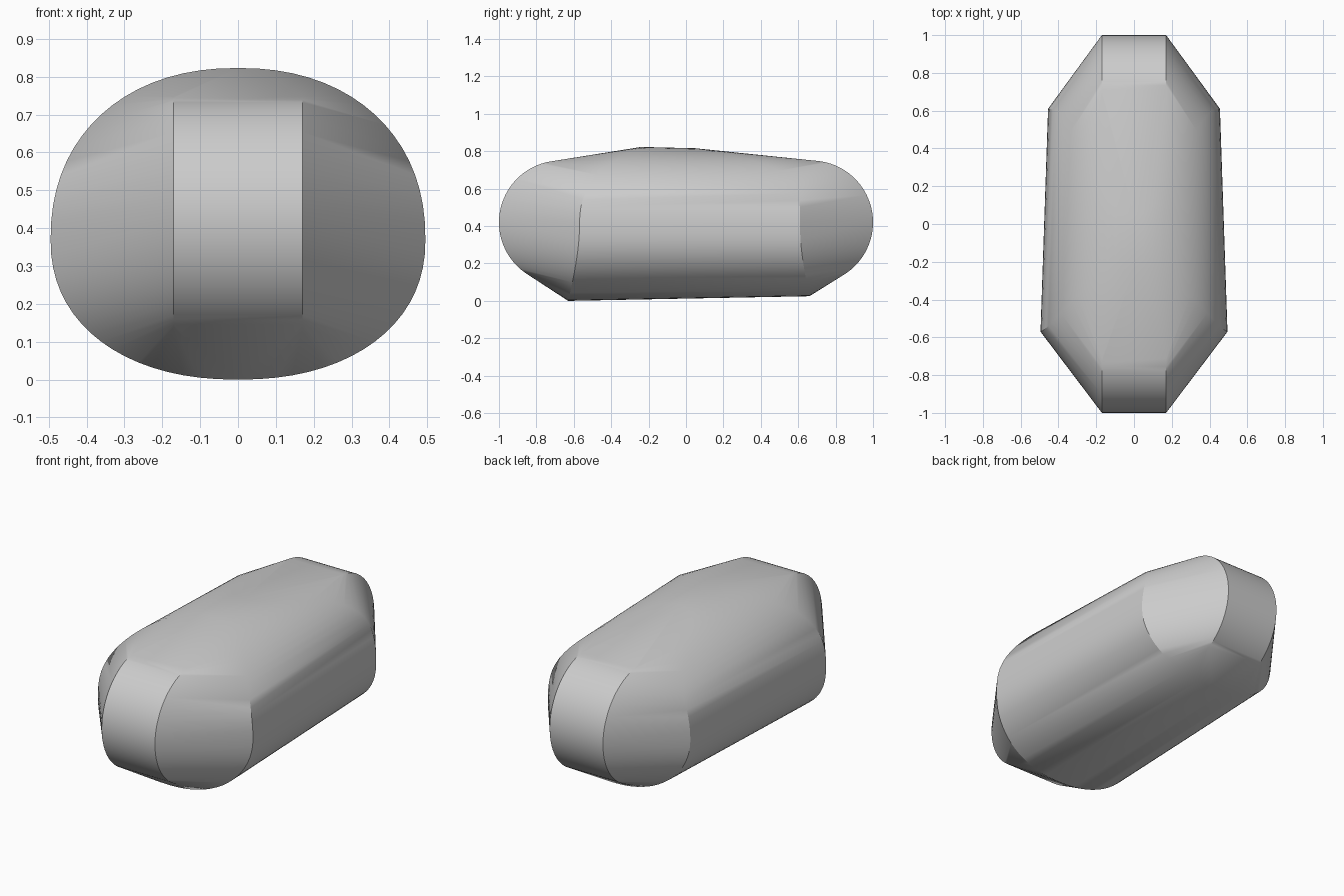
import bpy, bmesh, math

cube = bpy.data.objects.get("Cube")
if cube:
    bpy.data.objects.remove(cube, do_unlink=True)

grey = bpy.data.materials.new("plain grey")
grey.use_nodes = True
colour = (0.6, 0.6, 0.6, 1)
grey.diffuse_color = colour
grey.node_tree.nodes["Principled BSDF"].inputs["Base Color"].default_value = colour


def signed_power(v, p):
    return math.copysign(abs(v) ** p, v)


def shoulder_ring(half_width, bottom, middle, top, y_low, y_mid, y_top, lean, steps=72):
    """Rounded cross-section whose upper half leans towards the crown."""
    points = []
    for i in range(steps):
        a = math.tau * i / steps
        c, s = (signed_power(f(a), 0.91) for f in (math.cos, math.sin))
        if s < 0:
            z = middle + s * (middle - bottom)
            y = y_mid + (y_low - y_mid) * abs(s) ** 1.5
        else:
            z = middle + s * (top - middle)
            y = y_mid + (y_top - y_mid) * s ** lean
        points.append((half_width * c, y, z))
    return points


def end_roll(side, steps=48):
    """Outer half of a short cylinder lying across the body."""
    return [(x, side * (0.67 + 0.33 * math.cos(a)), 0.42 + 0.33 * math.sin(a))
            for x in (-0.17, 0.17)
            for a in (math.pi * (k / steps - 0.5) for k in range(steps + 1))]


# Body: skin stretched over two rounded ends and two shoulder rings
points = end_roll(-1) + end_roll(1)
points += shoulder_ring(0.495, 0.0, 0.37, 0.823, -0.63, -0.57, -0.24, 3.0)
points += shoulder_ring(0.455, 0.025, 0.37, 0.816, 0.66, 0.61, 0.05, 5.0)

bm = bmesh.new()
for p in points:
    bm.verts.new(p)
hull = bmesh.ops.convex_hull(bm, input=bm.verts[:])
unused = {g for g in hull["geom_interior"] + hull["geom_unused"]
          if isinstance(g, bmesh.types.BMVert)}
bmesh.ops.delete(bm, geom=list(unused), context="VERTS")
bmesh.ops.dissolve_limit(bm, angle_limit=math.radians(0.3),
                         verts=bm.verts[:], edges=bm.edges[:])
bmesh.ops.recalc_face_normals(bm, faces=bm.faces[:])

mesh = bpy.data.meshes.new("body")
bm.to_mesh(mesh)
bm.free()
mesh.materials.append(grey)
body = bpy.data.objects.new("body", mesh)
bpy.context.collection.objects.link(body)

# Smooth skin with crisp edges around the ends
bpy.ops.object.select_all(action="DESELECT")
body.select_set(True)
bpy.context.view_layer.objects.active = body
bpy.ops.object.shade_smooth_by_angle(angle=math.radians(30))
